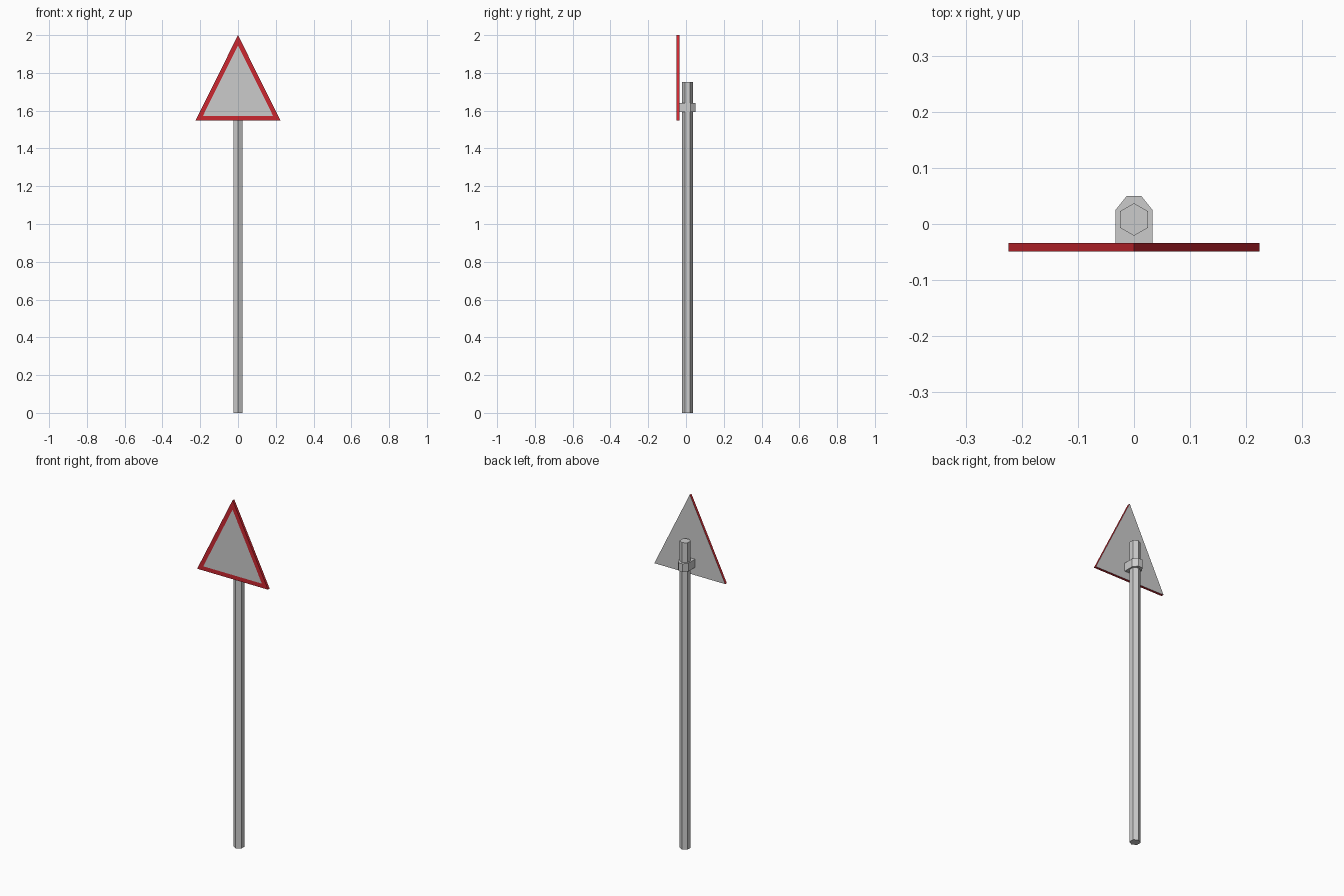
import bpy, bmesh, math

if "Cube" in bpy.data.objects:
    bpy.data.objects.remove(bpy.data.objects["Cube"])

def prism(name, outline, axis, start, depth):
    """Extrude a closed 2D outline: axis 'z' takes (x, y), axis 'y' takes (x, z)."""
    bm = bmesh.new()
    co = (lambda a, b: (a, b, start)) if axis == 'z' else (lambda a, b: (a, start, b))
    face = bm.faces.new([bm.verts.new(co(a, b)) for a, b in outline])
    ext = bmesh.ops.extrude_face_region(bm, geom=[face])
    verts = [g for g in ext['geom'] if isinstance(g, bmesh.types.BMVert)]
    vec = (0, 0, depth) if axis == 'z' else (0, depth, 0)
    bmesh.ops.translate(bm, verts=verts, vec=vec)
    if not any(f is face for f in bm.faces):
        bm.faces.ensure_lookup_table()
    bmesh.ops.holes_fill(bm, edges=bm.edges[:], sides=0)
    bmesh.ops.recalc_face_normals(bm, faces=bm.faces[:])
    mesh = bpy.data.meshes.new(name)
    bm.to_mesh(mesh)
    bm.free()
    obj = bpy.data.objects.new(name, mesh)
    bpy.context.collection.objects.link(obj)
    return obj

def material(name, color):
    mat = bpy.data.materials.new(name)
    mat.diffuse_color = color
    mat.use_nodes = True
    mat.node_tree.nodes["Principled BSDF"].inputs["Base Color"].default_value = mat.diffuse_color
    return mat

# Hexagonal post, corners towards front and back
hexagon = [(0.029 * math.sin(i * math.pi / 3), 0.008 + 0.029 * math.cos(i * math.pi / 3))
           for i in range(6)]
prism("post", hexagon, 'z', 0.0, 1.753)

# Clamp wrapped round the post, meeting the back of the sign
half = [(0.033, -0.034), (0.033, 0.025), (0.013, 0.05)]
prism("clamp", half + [(-x, y) for x, y in reversed(half)], 'z', 1.593, 0.047)

# Triangular sign plate with a flush red border on front and edges
sign = prism("sign_plate", [(-0.224, 1.549), (0.224, 1.549), (0, 2.0)], 'y', -0.049, 0.015)
sign.data.materials.append(material("grey", (0.8, 0.8, 0.8, 1)))
sign.data.materials.append(material("red", (0.6, 0.02, 0.03, 1)))
bm = bmesh.new()
bm.from_mesh(sign.data)
for f in bm.faces:
    f.material_index = 0 if f.normal.y > 0.9 else 1
front = next(f for f in bm.faces if f.normal.y < -0.9)
bmesh.ops.inset_region(bm, faces=[front], thickness=0.024, use_even_offset=True)
front.material_index = 0
bm.to_mesh(sign.data)
bm.free()
